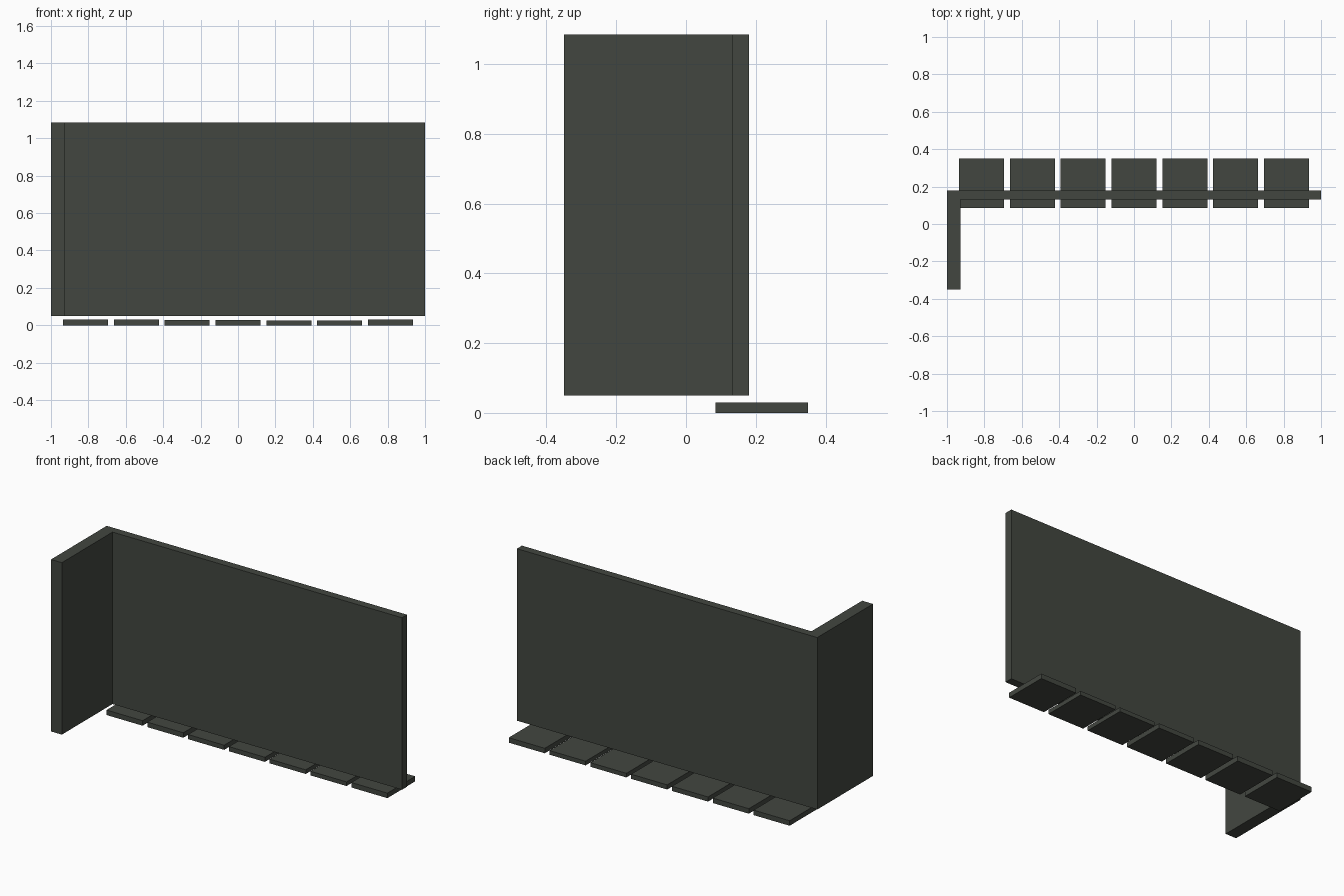
import bpy, bmesh

if "Cube" in bpy.data.objects:
    bpy.data.objects.remove(bpy.data.objects["Cube"])

mat = bpy.data.materials.new("dark_grey_green")
mat.diffuse_color = (0.055, 0.062, 0.051, 1)
mat.use_nodes = True
mat.node_tree.nodes["Principled BSDF"].inputs["Base Color"].default_value = mat.diffuse_color


def extrude_profile(name, points, z0, z1):
    """Extrude a counter-clockwise floor outline from z0 up to z1."""
    bm = bmesh.new()
    base = bm.faces.new([bm.verts.new((x, y, z0)) for x, y in points])
    ext = bmesh.ops.extrude_face_region(bm, geom=[base])
    top = [v for v in ext["geom"] if isinstance(v, bmesh.types.BMVert)]
    bmesh.ops.translate(bm, verts=top, vec=(0, 0, z1 - z0))
    bmesh.ops.recalc_face_normals(bm, faces=bm.faces)
    mesh = bpy.data.meshes.new(name)
    bm.to_mesh(mesh)
    bm.free()
    mesh.materials.append(mat)
    obj = bpy.data.objects.new(name, mesh)
    bpy.context.collection.objects.link(obj)
    return obj


# L-shaped wall: long back panel with a thicker return on the left
extrude_profile("corner_wall", [
    (-1, -0.35), (-0.928, -0.35), (-0.928, 0.132),
    (1, 0.132), (1, 0.18), (-1, 0.18)], 0.05, 1.085)

# Row of seven floor slabs under the wall, slightly uneven in height
heights = [0.03, 0.03, 0.028, 0.028, 0.025, 0.025, 0.03]
for i, h in enumerate(heights):
    x = (i - 3) * 0.2717
    extrude_profile(f"floor_slab_{i + 1}", [
        (x - 0.12, 0.085), (x + 0.12, 0.085),
        (x + 0.12, 0.35), (x - 0.12, 0.35)], 0, h)
